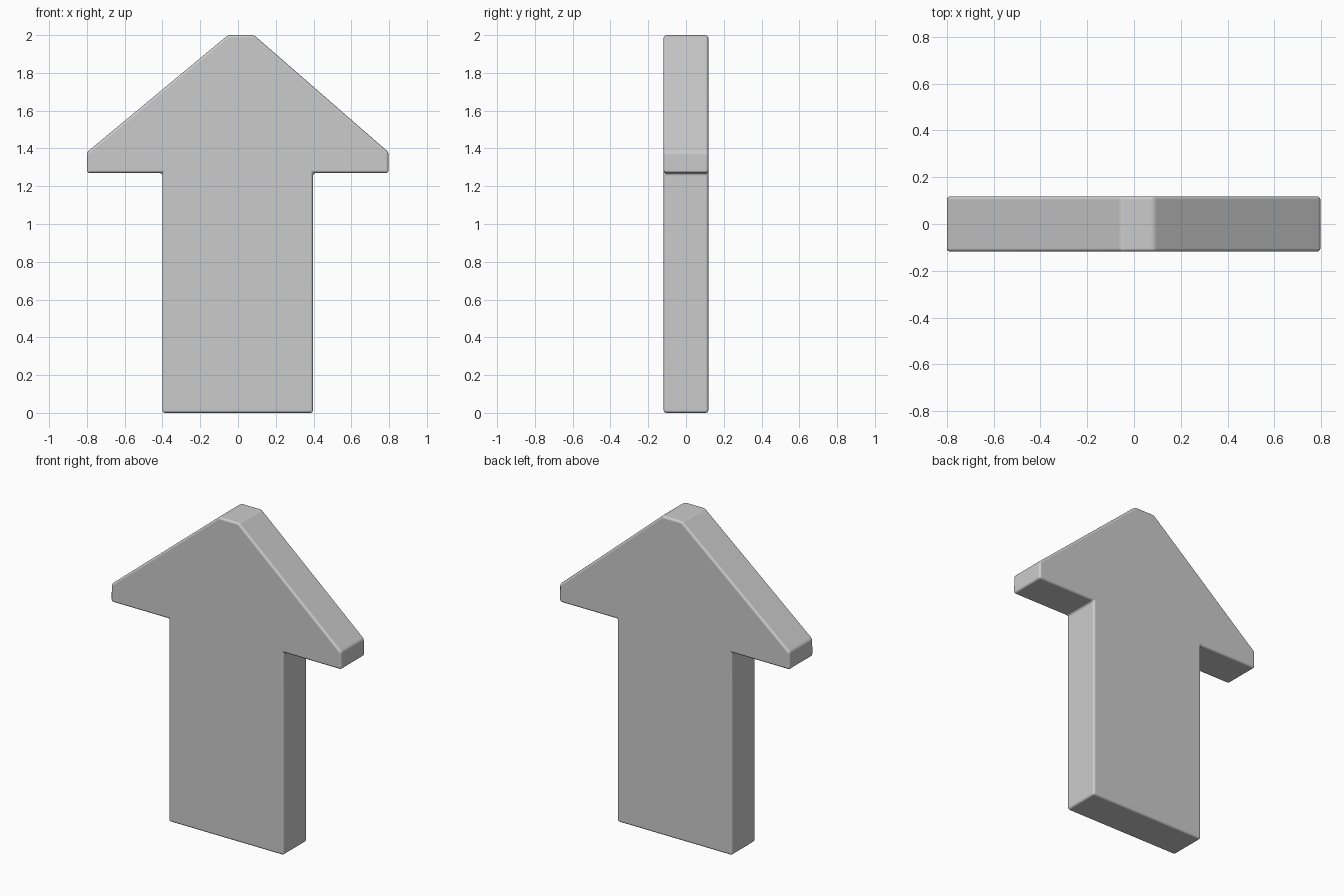
import bpy, bmesh

if "Cube" in bpy.data.objects:
    bpy.data.objects.remove(bpy.data.objects["Cube"])

HALF_DEPTH = 0.118

# Arrow outline in the xz plane, counter-clockwise seen from the front
outline = [(-0.4, 0), (0.397, 0), (0.397, 1.27), (0.797, 1.27), (0.797, 1.38),
           (0.085, 2), (-0.053, 2), (-0.8, 1.38), (-0.8, 1.27), (-0.4, 1.27)]

# Front face pulled back into a solid slab
bm = bmesh.new()
front = bm.faces.new([bm.verts.new((x, -HALF_DEPTH, z)) for x, z in outline])
back = bmesh.ops.extrude_face_region(bm, geom=[front], use_keep_orig=True)["geom"]
for v in back:
    if isinstance(v, bmesh.types.BMVert):
        v.co.y = HALF_DEPTH
bmesh.ops.recalc_face_normals(bm, faces=bm.faces[:])

mesh = bpy.data.meshes.new("arrow_slab")
bm.to_mesh(mesh)
bm.free()
arrow = bpy.data.objects.new("arrow_slab", mesh)
bpy.context.collection.objects.link(arrow)

# Smooth shading with softly rounded edges
for poly in mesh.polygons:
    poly.use_smooth = True
bevel = arrow.modifiers.new("soft_edges", 'BEVEL')
bevel.width = 0.014
bevel.segments = 3
bevel.limit_method = 'ANGLE'
bevel.harden_normals = True
